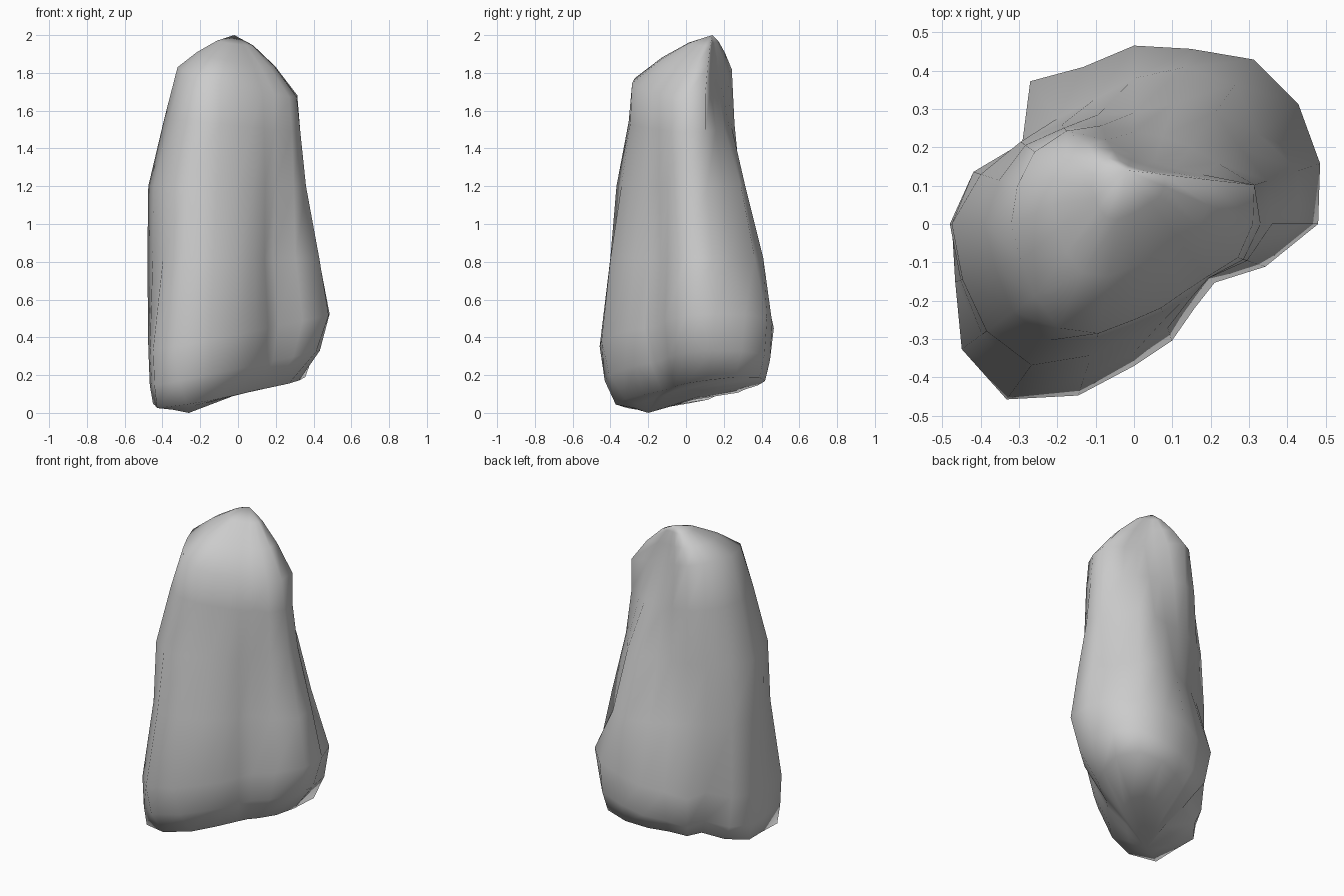
import bpy, bmesh, math

if "Cube" in bpy.data.objects:
    bpy.data.objects.remove(bpy.data.objects["Cube"])

N = 20  # columns around the rock, 18 degrees apart, starting at +x

# Cross-section radii in polar form, bottom to top
foot = [.27, .34, .44, .48, .44, .38, .33, .34, .28, .38, .45, .46, .53, .46, .34, .23, .18, .16, .16, .20]
base = [.48, .51, .53, .53, .48, .465, .43, .46, .36, .44, .475, .49, .555, .565, .47, .37, .32, .27, .26, .36]
low = [.43, .45, .40, .45, .43, .38, .34, .34, .36, .44, .48, .475, .49, .495, .42, .335, .285, .24, .23, .32]
mid = [.36, .365, .34, .36, .33, .29, .30, .32, .365, .42, .475, .47, .475, .455, .36, .29, .26, .245, .24, .31]
high = [.33, .33, .27, .25, .24, .24, .27, .31, .35, .37, .39, .38, .39, .375, .31, .26, .24, .235, .24, .30]
rim = [.31, .33, .22, .18, .17, .18, .23, .30, .32, .32, .32, .31, .32, .335, .30, .25, .23, .22, .235, .285]
PEAK = (-.02, .14, 2.0)
LOWEST = (-.26, -.2, 0.0)


def ring(radii, height):
    pts = []
    for k, r in enumerate(radii):
        a = math.tau * k / N
        x, y = r * math.cos(a), r * math.sin(a)
        pts.append((x, y, height(x, y)))
    return pts


def toward(pts, tip, t, f):
    """Shrink a ring toward a tip; f sets how far the height moves."""
    return [(x + (tip[0] - x) * t, y + (tip[1] - y) * t, z + (tip[2] - z) * f)
            for x, y, z in pts]


# Tilted underside, body sections, slanted shoulder and domed crown
bottom = ring(foot, lambda x, y: .115 + .15 * x + .08 * y)
skirt = [.32 * f + .68 * b for f, b in zip(foot, base)]
shoulder = ring(rim, lambda x, y: 1.75 - .25 * x + .1 * y)
rings = [
    toward(bottom, LOWEST, .5, .35),
    bottom,
    ring(skirt, lambda x, y: .24 + .2 * x + .02 * y),
    ring(base, lambda x, y: .43 + .18 * x + .04 * y),
    ring(low, lambda x, y: .82),
    ring(mid, lambda x, y: 1.2),
    ring(high, lambda x, y: 1.52 - .1 * x),
    shoulder,
    toward(shoulder, PEAK, .35, .48),
    toward(shoulder, PEAK, .7, .83),
]

bm = bmesh.new()
rows = [[bm.verts.new(p) for p in r] for r in rings]
for a, b in zip(rows, rows[1:]):
    for k in range(N):
        j = (k + 1) % N
        bm.faces.new((a[k], a[j], b[j], b[k]))
tip, under = bm.verts.new(PEAK), bm.verts.new(LOWEST)
for k in range(N):
    j = (k + 1) % N
    bm.faces.new((rows[-1][k], rows[-1][j], tip))
    bm.faces.new((rows[0][j], rows[0][k], under))
bmesh.ops.recalc_face_normals(bm, faces=bm.faces)
for f in bm.faces:
    f.smooth = True

mesh = bpy.data.meshes.new("rock")
bm.to_mesh(mesh)
bm.free()
rock = bpy.data.objects.new("rock", mesh)
bpy.context.collection.objects.link(rock)
